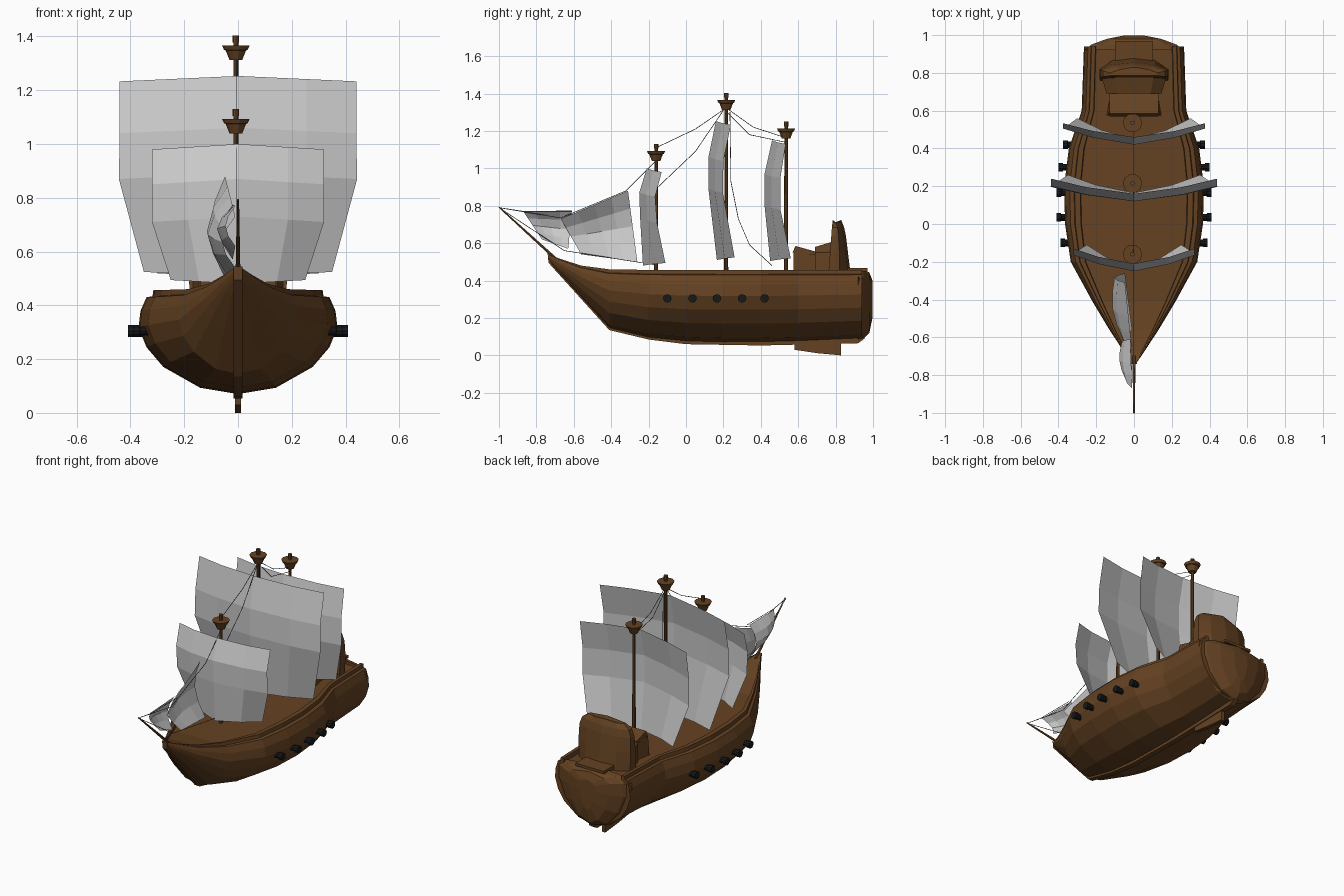
import bpy, bmesh, math
from mathutils import Vector


def material(name, rgb):
    m = bpy.data.materials.new(name)
    m.diffuse_color = (*rgb, 1)
    return m


WOOD = material("wood", (0.13, 0.055, 0.016))
IRON = material("iron", (0.008, 0.009, 0.01))
ROPE = material("rope", (0.1, 0.1, 0.1))


def make(name, verts, faces, mat=None, fix=True):
    me = bpy.data.meshes.new(name)
    me.from_pydata([tuple(v) for v in verts], [], faces)
    if fix:
        bm = bmesh.new()
        bm.from_mesh(me)
        bmesh.ops.remove_doubles(bm, verts=bm.verts, dist=1e-5)
        bmesh.ops.recalc_face_normals(bm, faces=bm.faces)
        bm.to_mesh(me)
        bm.free()
    ob = bpy.data.objects.new(name, me)
    bpy.context.collection.objects.link(ob)
    if mat:
        me.materials.append(mat)
    return ob


def loft(name, rings, mat, caps=True):
    n = len(rings[0])
    verts = [v for r in rings for v in r]
    faces = [(i * n + j, i * n + (j + 1) % n, (i + 1) * n + (j + 1) % n, (i + 1) * n + j)
             for i in range(len(rings) - 1) for j in range(n)]
    if caps:
        faces += [tuple(range(n)), tuple(range(len(verts) - n, len(verts)))]
    return make(name, verts, faces, mat)


def tube(name, pts, radii, mat, sides=8):
    # rings of a round section along a straight path
    pts = [Vector(p) for p in pts]
    q = (pts[-1] - pts[0]).to_track_quat('Z', 'Y')
    angles = [2 * math.pi * k / sides for k in range(sides)]
    return loft(name, [[p + q @ Vector((r * math.cos(a), r * math.sin(a), 0)) for a in angles]
                       for p, r in zip(pts, radii)], mat)


def side_slab(name, profile, hw, mat):
    # profile in the y-z plane, extruded across x
    return loft(name, [[(x, y, z) for y, z in profile] for x in (-hw, hw)], mat)


def grid(name, rows):
    n = len(rows[0])
    return make(name, [v for r in rows for v in r],
                [(i * n + j, i * n + j + 1, (i + 1) * n + j + 1, (i + 1) * n + j)
                 for i in range(len(rows) - 1) for j in range(n - 1)], None, False)


# hull: one section shape lofted through stations (y, half width, keel z, rail z)
SECTION = [(0, 0), (0.38, 0.06), (0.75, 0.26), (0.92, 0.45), (1, 0.64), (0.98, 0.8),
           (0.92, 0.93), (0.86, 0.94), (0.85, 1), (0.77, 1), (0.76, 0.93), (0, 0.95)]
STATIONS = [(-0.735, 0.014, 0.50, 0.54), (-0.67, 0.058, 0.43, 0.515), (-0.56, 0.13, 0.31, 0.48),
            (-0.41, 0.22, 0.145, 0.46), (-0.2, 0.335, 0.095, 0.457), (0, 0.365, 0.075, 0.457),
            (0.2, 0.37, 0.07, 0.457), (0.4, 0.345, 0.07, 0.457), (0.6, 0.277, 0.075, 0.457),
            (0.94, 0.265, 0.09, 0.457)]


def hull_ring(y, w, zb, zt):
    half = [(w * a, y, zb + (zt - zb) * b) for a, b in SECTION]
    return half + [(-x, y_, z) for x, y_, z in half[-2:0:-1]]


loft("hull", [hull_ring(*s) for s in STATIONS], WOOD)

# bulging rounded stern
stern = []
for y, sx, sz in ((0.92, 1.0, 1.0), (0.95, 0.86, 0.96), (0.98, 0.55, 0.84), (0.998, 0.2, 0.5)):
    stern.append([(0.262 * sx * a, y, 0.33 + sz * b) for a, b in
                  [(0, -0.25), (0.45, -0.215), (0.8, -0.12), (1, 0), (1, 0.085), (0.75, 0.115), (0, 0.135),
                   (-0.75, 0.115), (-1, 0.085), (-1, 0), (-0.8, -0.12), (-0.45, -0.215)]])
loft("stern_bulge", stern, WOOD)
side_slab("stern_ledge", [(0.86, 0.44), (0.97, 0.45), (0.97, 0.466), (0.86, 0.466)], 0.1, WOOD)

# keel strip and rudder
side_slab("keel", [(-0.74, 0.545), (-0.735, 0.495), (-0.41, 0.135), (-0.2, 0.085), (0, 0.06), (0.4, 0.053),
                   (0.92, 0.065), (0.955, 0.09), (0.93, 0.12), (0, 0.11), (-0.36, 0.16), (-0.68, 0.5)],
          0.017, WOOD)
side_slab("rudder", [(0.58, 0.07), (0.58, 0.03), (0.7, 0.012), (0.83, 0.0), (0.83, 0.08)], 0.012, WOOD)

# stern castle: front cabin, step, and tall back bowed towards the stern
loft("cabin", [[(x * k, y, z) for x, y in ((-1, 0.575), (1, 0.575), (0.85, 0.70), (-0.85, 0.70))]
               for k, z in ((0.145, 0.42), (0.135, 0.55))], WOOD)
side_slab("cabin_roof", [(0.57, 0.55), (0.70, 0.535), (0.70, 0.553), (0.585, 0.585)], 0.13, WOOD)
loft("castle_step", [[(-w, y, 0.42), (w, y, 0.42), (w, y, 0.55), (w * 0.6, y, z), (-w * 0.6, y, z), (-w, y, 0.55)]
                     for y, w, z in ((0.69, 0.145, 0.58), (0.79, 0.175, 0.61))], WOOD)
back = []
for z, w, yf, ys, yb in ((0.42, 0.18, 0.76, 0.82, 0.882), (0.55, 0.183, 0.77, 0.82, 0.866),
                         (0.64, 0.18, 0.777, 0.815, 0.855), (0.685, 0.165, 0.78, 0.81, 0.845),
                         (0.712, 0.125, 0.785, 0.80, 0.83)):
    top = 0.012 if z > 0.7 else 0
    back.append([(-w, yf, z), (0, yf, z + top), (w, yf, z), (w, ys, z), (w * 0.6, yb - 0.012, z),
                 (0, yb, z + top), (-w * 0.6, yb - 0.012, z), (-w, ys, z)])
loft("castle_back", back, WOOD)

# masts with crow's nests
for name, y, top in (("fore", -0.16, 1.13), ("main", 0.215, 1.403), ("mizzen", 0.535, 1.25)):
    tube(name + "_mast", [(-0.008, y, 0.42), (-0.008, y, top)], [0.011, 0.009], WOOD)
    z = top - 0.09
    tube(name + "_crows_nest", [(-0.008, y, z), (-0.008, y, z + 0.035), (-0.008, y, z + 0.037),
                                (-0.008, y, z + 0.053)], [0.024, 0.038, 0.044, 0.051], WOOD, 10)
    tube(name + "_mast_cap", [(-0.008, y, top - 0.025), (-0.008, y, top)], [0.012, 0.012], WOOD)

# square sails: rows of (z, half width, y at centre, y at edge)
SAILS = {
    "fore_sail": [(1.0, 0.32, -0.21, -0.13), (0.87, 0.32, -0.25, -0.165), (0.73, 0.32, -0.245, -0.155),
                  (0.48, 0.25, -0.23, -0.11)],
    "main_sail": [(1.253, 0.44, 0.16, 0.24), (1.06, 0.44, 0.12, 0.20), (0.89, 0.443, 0.12, 0.197),
                  (0.51, 0.35, 0.165, 0.26)],
    "mizzen_sail": [(1.15, 0.375, 0.46, 0.533), (0.97, 0.375, 0.42, 0.505), (0.8, 0.375, 0.42, 0.505),
                    (0.505, 0.30, 0.45, 0.56)]}
for name, rows in SAILS.items():
    pts = []
    for i, (z, w, yc, ye) in enumerate(rows):
        dz = 0.014 if i == 3 else -0.02
        pts.append([(w * u, yc + (ye - yc) * abs(u) ** 1.5, z + dz * abs(u))
                    for u in (-1, -0.58, 0, 0.58, 1)])
    grid(name, pts)


# bellied head sails: four corners in y-z, swelling to -x
def jib(name, corners, x_rear, belly, n=4):
    a, b, c, d = [Vector(p) for p in corners]
    pts = []
    for i in range(n + 1):
        u, row = i / n, []
        for j in range(n + 1):
            v = j / n
            p = (a * (1 - u) + b * u) * (1 - v) + (d * (1 - u) + c * u) * v
            row.append((-0.01 + x_rear * u - belly * math.sin(math.pi * v) * (0.6 + 0.4 * math.sin(math.pi * u)
                        + 0.1 * u), p.x, p.y))
        pts.append(row)
    grid(name, pts)


jib("large_jib", [(-0.67, 0.73), (-0.31, 0.88), (-0.26, 0.50), (-0.56, 0.54)], -0.038, 0.08)
jib("small_jib", [(-0.87, 0.77), (-0.61, 0.775), (-0.63, 0.57), (-0.77, 0.62)], -0.01, 0.06)

# bowsprit and rigging
tube("bowsprit", [(0, -0.70, 0.52), (0, -1.0, 0.793)], [0.009, 0.004], WOOD, 6)
ROPES = [[(-1, 0.79), (-0.67, 0.735), (-0.32, 0.88), (-0.16, 1.04)],
         [(-1, 0.79), (-0.87, 0.77), (-0.61, 0.77)],
         [(-1, 0.79), (-0.65, 0.56), (-0.17, 0.485)],
         [(-0.16, 1.11), (0.05, 1.21), (0.21, 1.32)],
         [(-0.15, 0.90), (0.05, 1.09), (0.20, 1.31)],
         [(0.22, 1.32), (0.36, 1.22), (0.53, 1.165)],
         [(0.22, 1.30), (0.34, 1.18), (0.53, 1.14)],
         [(0.235, 1.30), (0.24, 0.93), (0.28, 0.73), (0.34, 0.59), (0.46, 0.48)]]
for k, path in enumerate(ROPES):
    for s in range(len(path) - 1):
        (y0, z0), (y1, z1) = path[s:s + 2]
        tube(f"rope_{k}_{s}", [(-0.004, y0, z0), (-0.004, y1, z1)], [0.002, 0.002], ROPE, 3)

# cannons on both sides
for k, (y, x) in enumerate(((-0.1, 0.39), (0.035, 0.41), (0.165, 0.41), (0.30, 0.40), (0.42, 0.375))):
    for side in (-1, 1):
        tube(f"cannon_{k}_{side}", [(side * (x - d), y, 0.305) for d in (0.10, 0.025, 0.024, 0)],
             [0.018, 0.018, 0.023, 0.023], IRON, 10)
